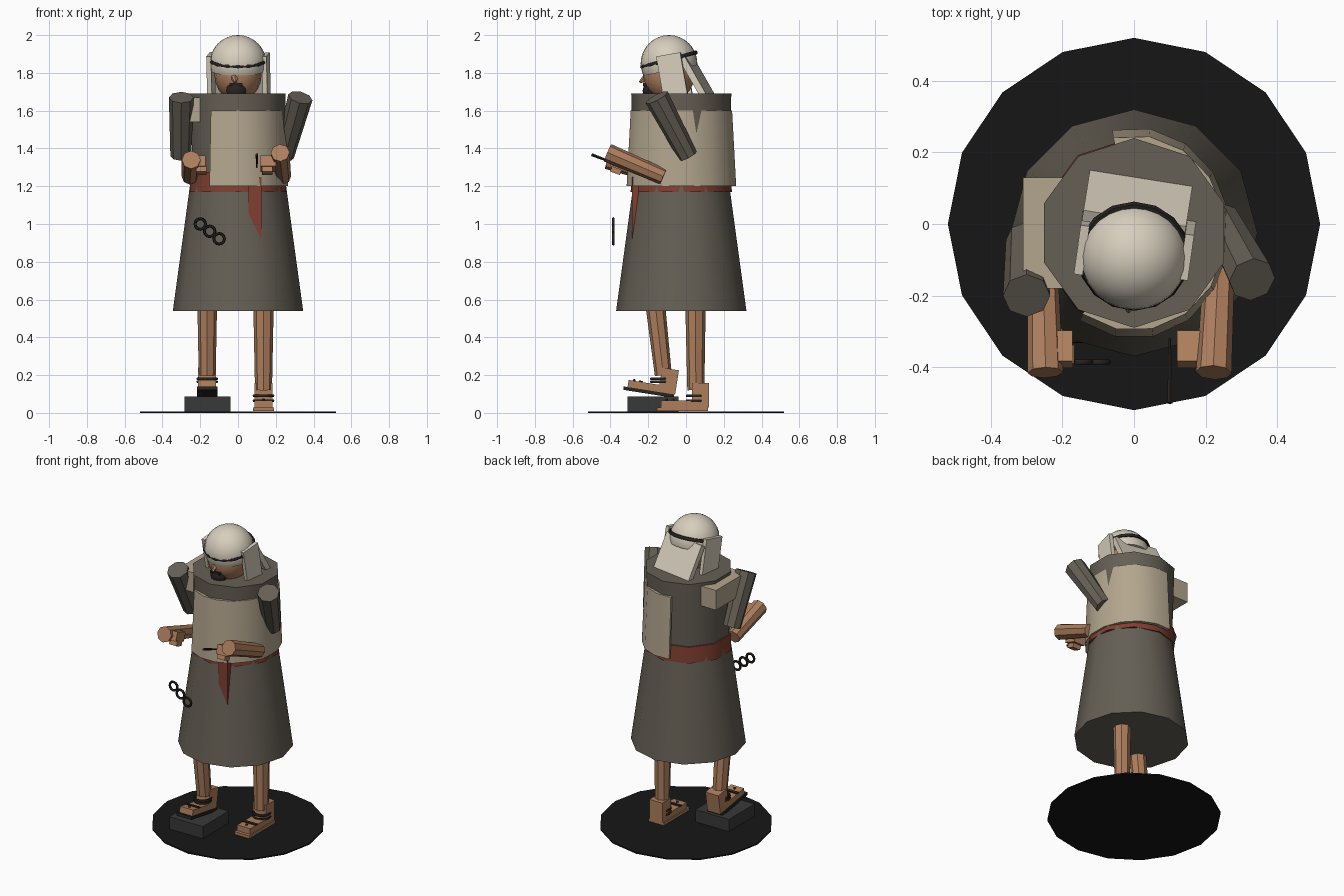
import bpy, bmesh, math
from mathutils import Vector, Matrix

if "Cube" in bpy.data.objects:
    bpy.data.objects.remove(bpy.data.objects["Cube"])

def mat(name, r, g, b):
    m = bpy.data.materials.new(name)
    m.diffuse_color = (r, g, b, 1)
    m.use_nodes = True
    m.node_tree.nodes["Principled BSDF"].inputs["Base Color"].default_value = m.diffuse_color
    return m

ROBE = mat("robe_brown", .13, .115, .09)
TAN = mat("vest_tan", .45, .38, .27)
SKIN = mat("skin", .42, .21, .11)
CLOTH = mat("head_cloth", .68, .62, .51)
RED = mat("sash_red", .22, .05, .03)
DARK = mat("dark", .02, .017, .015)
BLACK = mat("base_black", .008, .008, .008)
STONE = mat("stone", .04, .04, .04)

def make(name, bm, m, smooth=True):
    bmesh.ops.recalc_face_normals(bm, faces=bm.faces[:])
    me = bpy.data.meshes.new(name)
    bm.to_mesh(me)
    bm.free()
    ob = bpy.data.objects.new(name, me)
    bpy.context.collection.objects.link(ob)
    me.materials.append(m)
    if smooth:
        bpy.context.view_layer.objects.active = ob
        bpy.ops.object.select_all(action='DESELECT')
        ob.select_set(True)
        bpy.ops.object.shade_smooth_by_angle(angle=math.radians(40))
    return ob

def limb(name, a, b, ra, rb, m, n=8, spin=0):
    """Capped cone from point a to point b."""
    a, b = Vector(a), Vector(b)
    d = b - a
    rot = Vector((0, 0, 1)).rotation_difference(d).to_matrix().to_4x4()
    bm = bmesh.new()
    bmesh.ops.create_cone(bm, cap_ends=True, segments=n, radius1=ra, radius2=rb, depth=d.length,
                          matrix=Matrix.Translation((a + b) / 2) @ rot @ Matrix.Rotation(spin, 4, 'Z'))
    return make(name, bm, m)

def box(name, c, s, m, rx=0, ry=0, rz=0):
    bm = bmesh.new()
    R = [Matrix.Rotation(math.radians(v), 4, ax) for v, ax in ((rz, 'Z'), (ry, 'Y'), (rx, 'X'))]
    bmesh.ops.create_cube(bm, size=1, matrix=Matrix.Translation(c) @ R[0] @ R[1] @ R[2] @ Matrix.Diagonal((*s, 1)))
    return make(name, bm, m, False)

def ball(name, c, s, m, u=16, v=10):
    bm = bmesh.new()
    bmesh.ops.create_uvsphere(bm, u_segments=u, v_segments=v, radius=1,
                              matrix=Matrix.Translation(c) @ Matrix.Diagonal((*s, 1)))
    return make(name, bm, m)

def ring(name, c, R, r, m, rx=0, n=14, k=6):
    bpy.ops.mesh.primitive_torus_add(location=c, rotation=(math.radians(rx), 0, 0), major_radius=R,
                                     minor_radius=r, major_segments=n, minor_segments=k)
    ob = bpy.context.object
    ob.name = name
    ob.data.materials.append(m)
    bpy.ops.object.shade_smooth_by_angle(angle=math.radians(60))

# Ground disc and the stone under the raised foot
limb("base_disc", (0, 0, 0), (0, 0, .008), .52, .52, BLACK, 16)
box("step_stone", (-.162, -.175, .046), (.245, .27, .084), STONE)

# Robe: skirt, torso, sash
CY = -.025
limb("robe_skirt", (0, CY, .54), (0, CY, 1.25), .345, .248, ROBE, 12)
q = math.pi / 2 * 0
limb("robe_torso", (0, CY, 1.15), (0, CY, 1.69), .25, .265, ROBE, 10, q)
limb("sash", (0, CY, 1.17), (0, CY, 1.275), .268, .262, RED, 10, q)
box("sash_tail", (.09, -.265, 1.08), (.068, .04, .34), RED)

# Open vest wrapping the right side only
bm = bmesh.new()
N, a0, a1 = 10, math.radians(-124), math.radians(103)
rows = []
for z, a, b in ((1.2, .270, .295), (1.6, .257, .273)):
    for t in (0, .022):
        rows.append([bm.verts.new(((a - t) * math.cos(a0 + (a1 - a0) * i / N),
                                   CY + (b - t) * math.sin(a0 + (a1 - a0) * i / N), z)) for i in range(N + 1)])
ob_, ib, ot, it = rows
for p, r in ((ob_, ot), (ot, it), (it, ib), (ib, ob_)):
    for i in range(N):
        bm.faces.new((p[i], p[i + 1], r[i + 1], r[i]))
for i in (0, N):
    bm.faces.new((ob_[i], ot[i], it[i], ib[i]))
make("vest", bm, TAN)
box("shoulder_pack", (-.255, -.025, 1.605), (.11, .31, .13), TAN)

# Arms and hands
limb("upper_arm_right", (.245, .01, 1.36), (.33, -.155, 1.67), .052, .066, ROBE)
limb("upper_arm_left", (-.303, -.045, 1.36), (-.30, -.2, 1.67), .055, .066, ROBE)
limb("forearm_right", (.238, -.12, 1.25), (.223, -.415, 1.377), .043, .05, SKIN)
limb("forearm_left", (-.255, -.13, 1.25), (-.248, -.415, 1.34), .043, .05, SKIN)
for s, n in ((1, "right"), (-1, "left")):
    x = .16 if s > 0 else -.2
    box("hand_" + n, (x, -.35, 1.32), (.08 if s > 0 else .055, .09, .06), SKIN, -20)
    box("fingers_" + n, (x - s * .005, -.37, 1.285), (.055, .055, .035), SKIN, -20)

# Held stick and dangling chain
limb("held_stick", (.1, -.32, 1.30), (.1, -.5, 1.367), .004, .008, DARK, 6)
for i in range(3):
    ring("chain_link", (-.2 + .05 * i, -.385, 1.0 - .039 * i), .028, .008, DARK, 90, 12)

# Head and face
ball("head", (0, -.09, 1.79), (.125, .137, .14), SKIN)
limb("neck", (0, -.06, 1.6), (0, -.08, 1.75), .07, .065, SKIN)
limb("nose", (-.018, -.21, 1.775), (-.015, -.245, 1.75), .022, .006, SKIN, 6)
ball("beard", (-.01, -.185, 1.705), (.055, .045, .05), DARK, 10, 6)
box("moustache", (-.01, -.218, 1.738), (.07, .02, .016), DARK)
for x in (-.045, .045):
    ball("eye", (x, -.205, 1.792), (.013, .01, .01), DARK, 8, 6)

# Head cloth: tilted dome, cord and hanging flaps
bm = bmesh.new()
c = Vector((0, -.09, 1.85))
bmesh.ops.create_uvsphere(bm, u_segments=24, v_segments=16, radius=.15, matrix=Matrix.Translation(c))
bmesh.ops.bisect_plane(bm, geom=bm.verts[:] + bm.edges[:] + bm.faces[:], plane_co=(0, -.09, 1.812),
                       plane_no=(0, -.2, 1), clear_inner=True)
bmesh.ops.holes_fill(bm, edges=[e for e in bm.edges if e.is_boundary])
make("head_cloth_dome", bm, CLOTH)
ring("head_cord", (0, -.09, 1.87), .146, .012, DARK, 15, 16)
box("back_flap", (.01, .065, 1.765), (.29, .035, .26), CLOTH, 30, 0, -9)
box("side_flap_right", (.15, -.07, 1.765), (.025, .13, .27), CLOTH, 10, 0, -8)
box("side_flap_left", (-.143, -.05, 1.765), (.025, .14, .27), CLOTH, 10, 0, -8)

# Legs
limb("leg_left", (-.163, -.12, .2), (-.163, -.168, .62), .045, .053, SKIN)
limb("leg_right", (.135, .052, .12), (.135, .05, .62), .045, .055, SKIN)

# Feet with sandals; the left one tilts up on the stone
def foot(side, x, y, z, tilt):
    R = Matrix.Rotation(math.radians(tilt), 3, 'X')
    at = lambda dy, dz: Vector((x, y, z)) + R @ Vector((0, dy, dz))
    box("sole_" + side, at(-.07, .011), (.11, .27, .018), DARK if tilt else SKIN, tilt)
    box("foot_" + side, at(-.075, .038), (.095, .22, .04), SKIN, tilt)
    box("heel_" + side, at(.025, .085), (.095, .09, .13), SKIN, tilt)
    box("toe_strap_" + side, at(-.12, .06), (.1, .02, .008), DARK, tilt)
    ball("strap_stud_" + side, at(-.155, .06), (.008, .008, .008), DARK, 8, 6)

foot("right", .135, .052, .008, 0)
foot("left", -.163, -.13, .088, -9)
for n, c in (("left", (-.163, -.135, .18)), ("left", (-.163, -.135, .165)),
             ("right", (.135, .055, .09)), ("right", (.135, .055, .065))):
    ring("anklet_" + n, c, .05, .008, DARK)
